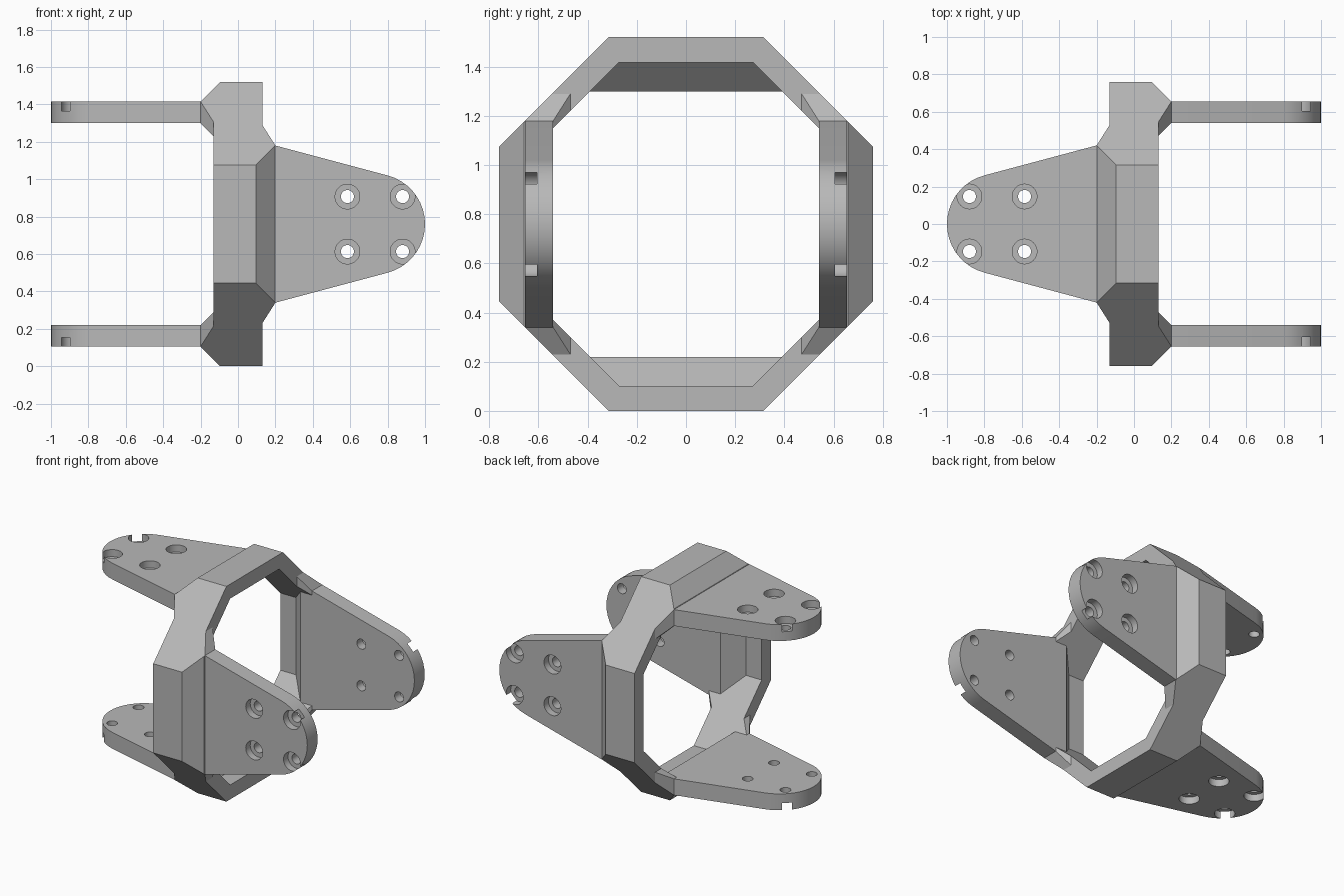
import bpy, bmesh, math
from mathutils import Matrix, Vector

if "Cube" in bpy.data.objects:
    bpy.data.objects.remove(bpy.data.objects["Cube"], do_unlink=True)

OUT, INN = 0.76, 0.658          # apothems of the octagonal ring
LOW, HALF = 0.54, 0.13          # inner face of the arms, half depth of the ring
TAN = math.tan(math.pi / 8)
DIAG_OUT, DIAG_IN = OUT * math.sqrt(2), INN * math.sqrt(2)
CHAMFER, SLOPE = 0.855, 0.65
CENTRE = Matrix.Translation((0, 0, OUT))

grey = bpy.data.materials.new("plain_grey")
grey.use_nodes = True
grey.diffuse_color = (0.48, 0.48, 0.48, 1)
grey.node_tree.nodes["Principled BSDF"].inputs["Base Color"].default_value = (0.48, 0.48, 0.48, 1)


def make_object(name, bm, matrix=None):
    if matrix:
        bm.transform(matrix)
    bmesh.ops.recalc_face_normals(bm, faces=bm.faces)
    mesh = bpy.data.meshes.new(name)
    bm.to_mesh(mesh)
    bm.free()
    mesh.materials.append(grey)
    obj = bpy.data.objects.new(name, mesh)
    bpy.context.collection.objects.link(obj)
    return obj


def clipped_box(bm, lo, hi, planes):
    """Box cut by half spaces, each given as (normal, limit)."""
    part = bmesh.new()
    lo, hi = Vector(lo), Vector(hi)
    bmesh.ops.create_cube(part, size=1, matrix=Matrix.Translation((lo + hi) / 2)
                          @ Matrix.Diagonal((hi - lo).to_4d()))
    for normal, limit in planes:
        n = Vector(normal)
        bmesh.ops.bisect_plane(part, geom=part.verts[:] + part.edges[:] + part.faces[:],
                               dist=1e-5, plane_co=n * limit / n.length_squared,
                               plane_no=n, clear_outer=True)
        rim = [e for e in part.edges if e.is_boundary]
        if rim:
            bmesh.ops.holes_fill(part, edges=rim)
    temp = bpy.data.meshes.new("temp")
    part.to_mesh(temp)
    part.free()
    bm.from_mesh(temp)
    bpy.data.meshes.remove(temp)


# Gusset planes at both ends of an arm's root
k = 11 / 7
gusset = [((k, 0, s), 0.42 + 0.2 * k) for s in (1, -1)]
outer_diag = [((0, 1, s), DIAG_OUT) for s in (1, -1)]


def ring_side():
    """Straight ring side with the sloped root that carries an arm."""
    bm = bmesh.new()
    clipped_box(bm, (-HALF, INN, -0.4), (HALF, OUT, 0.4),
                [((1, 1, 0), CHAMFER), ((0, -TAN, 1), 0), ((0, -TAN, -1), 0)])
    clipped_box(bm, (-HALF, LOW, -0.6), (0.2, INN, 0.6),
                [((-1, -1, 0), -SLOPE)] + gusset + outer_diag)
    clipped_box(bm, (HALF, INN, -0.6), (0.2, OUT, 0.6),
                [((1, 1, 0), CHAMFER)] + gusset + outer_diag)
    # Small toes reaching inward along the ring's slanted sides
    for s in (1, -1):
        ends = sorted((0.3 * s, 0.53 * s))
        clipped_box(bm, (HALF, 0.47, ends[0]), (0.2, LOW, ends[1]),
                    [((1, -1, 0), -0.34), ((0, -1, -s), -DIAG_IN), gusset[0 if s > 0 else 1]])
    return bm


def ring_corner():
    """Slanted ring side."""
    bm = bmesh.new()
    clipped_box(bm, (-HALF, 0.1, 0.1), (HALF, OUT, OUT),
                [((0, 1, 1), DIAG_OUT), ((0, -1, -1), -DIAG_IN),
                 ((0, TAN, -1), 0), ((0, -1, TAN), 0),
                 ((1, 1, 0), CHAMFER), ((-1, 0, 1), CHAMFER)])
    return bm


def cylinders(name, radius, start, end):
    bm = bmesh.new()
    for x in (0.585, 0.88):
        for w in (0.147, -0.147):
            place = Matrix.Translation((x, (start + end) / 2, w)) @ Matrix.Rotation(math.pi / 2, 4, "X")
            bmesh.ops.create_cone(bm, cap_ends=True, segments=32, radius1=radius,
                                  radius2=radius, depth=end - start, matrix=place)
    obj = make_object(name, bm)
    obj.hide_render = True
    return obj


# Tapered arm plate with a round tip, drilled and counterbored
bm = bmesh.new()
cx, radius = 0.731, 0.269
a0 = math.atan2(0.26, 0.069)
steps = 18
outline = [(0.2, -0.42)]
for i in range(steps + 1):
    a = -a0 + 2 * a0 * i / steps
    outline.append((cx + radius * math.cos(a), radius * math.sin(a)))
outline.append((0.2, 0.42))
face = bm.faces.new([bm.verts.new((x, LOW, w)) for x, w in outline])
extruded = bmesh.ops.extrude_face_region(bm, geom=[face])
bmesh.ops.translate(bm, vec=(0, 0.655 - LOW, 0),
                    verts=[v for v in extruded["geom"] if isinstance(v, bmesh.types.BMVert)])
blank = make_object("arm_blank", bm)
cutters = [cylinders("bore_cutter", 0.035, 0.4, 0.8),
           cylinders("counterbore_cutter", 0.066, 0.605, 0.8)]
for cutter in cutters:
    mod = blank.modifiers.new("drill", "BOOLEAN")
    mod.operation = "DIFFERENCE"
    mod.solver = "EXACT"
    mod.object = cutter
bpy.context.view_layer.update()
arm_mesh = bpy.data.meshes.new_from_object(blank.evaluated_get(bpy.context.evaluated_depsgraph_get()))
for helper in [blank] + cutters:
    bpy.data.objects.remove(helper, do_unlink=True)

# Back and front arms point to +x, upper and lower arms to -x
turn = Matrix.Rotation(math.pi, 4, "Z")
spots = {"back": Matrix.Identity(4),
         "front": Matrix.Rotation(math.pi, 4, "X"),
         "upper": turn @ Matrix.Rotation(math.pi / 2, 4, "X"),
         "lower": turn @ Matrix.Rotation(-math.pi / 2, 4, "X")}
for name, spot in spots.items():
    make_object(name + "_ring_side", ring_side(), CENTRE @ spot)
    bm = bmesh.new()
    bm.from_mesh(arm_mesh)
    arm = make_object(name + "_arm", bm, CENTRE @ spot)
    bpy.ops.object.select_all(action="DESELECT")
    arm.select_set(True)
    bpy.context.view_layer.objects.active = arm
    bpy.ops.object.shade_smooth_by_angle(angle=math.radians(30))

# Slanted ring sides, mirrored to all four corners
for sy, front in ((1, "back"), (-1, "front")):
    for sz, level in ((1, "upper"), (-1, "lower")):
        make_object(level + "_" + front + "_ring_corner", ring_corner(),
                    CENTRE @ Matrix.Diagonal((1, sy, sz, 1)))
